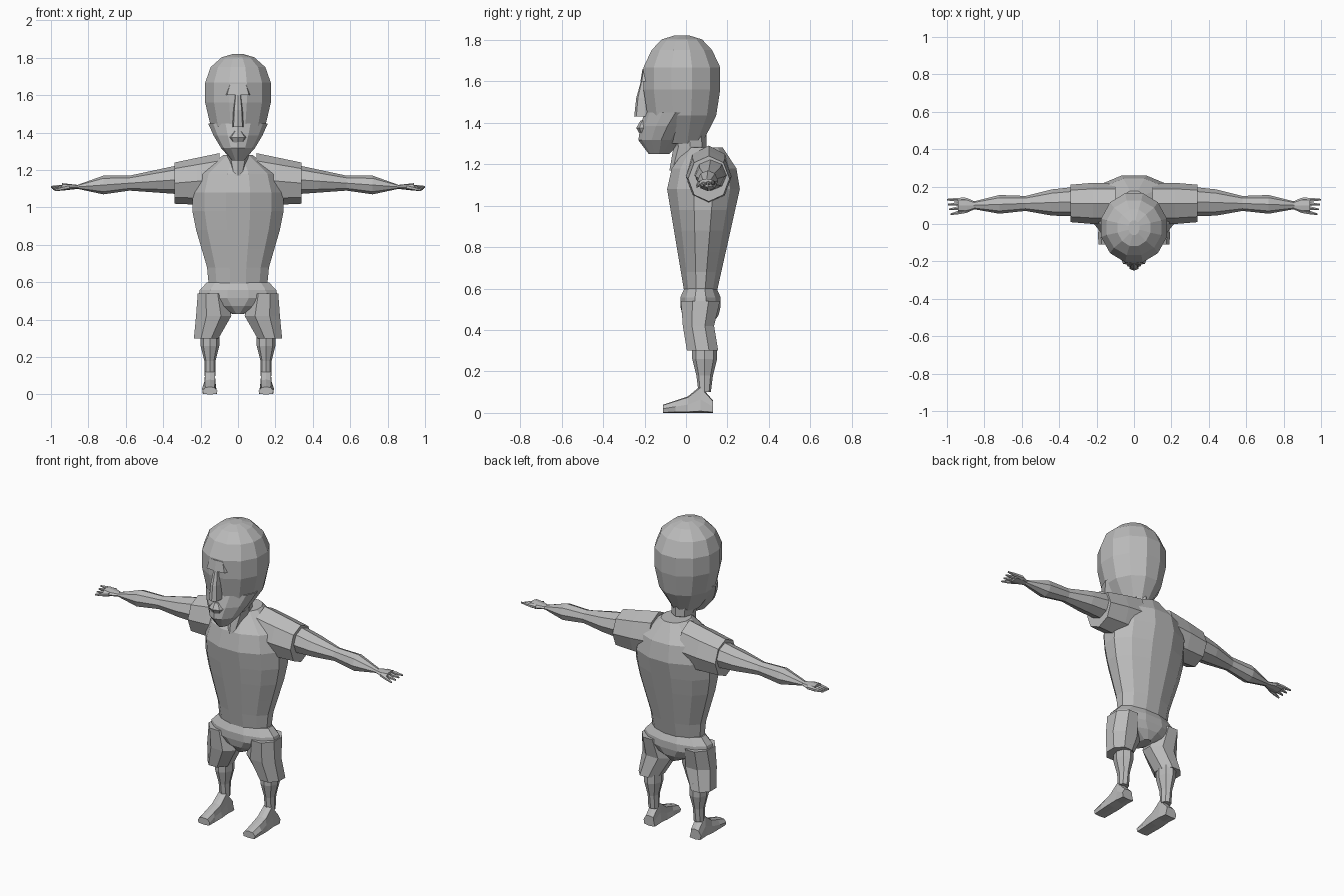
import bpy
import math

cube = bpy.data.objects.get("Cube")
if cube:
    bpy.data.objects.remove(cube, do_unlink=True)

grey = (.5, .5, .5, 1)
skin = bpy.data.materials.new("plain grey")
skin.use_nodes = True
skin.diffuse_color = grey
skin.node_tree.nodes["Principled BSDF"].inputs["Base Color"].default_value = grey


def sample(values, t):
    """Read an evenly spaced list of values at t, in straight steps."""
    place = t * (len(values) - 1)
    low = int(place)
    high = min(low + 1, len(values) - 1)
    return values[low] + (values[high] - values[low]) * (place - low)


def rounded(value, squareness):
    return math.copysign(abs(value) ** (2 / squareness), value)


def ring(sides, turn, squareness):
    """Unit outline whose first corner or flat side faces the front."""
    grow = 1 / math.cos(math.pi * turn / sides)
    for i in range(sides):
        angle = math.tau * (i + turn) / sides
        yield (rounded(math.sin(angle), squareness) * grow,
               -rounded(math.cos(angle), squareness) * grow)


def loft(name, axis, start, end, rings, middle_a, half_a, middle_b, half_b,
         sides=8, turn=0, squareness=2, domed=False, mirror=False):
    """Skin rings along an axis; a and b are the two remaining axes in order."""
    verts, faces = [], []
    for k in range(rings):
        t = k / (rings - 1)
        rise = math.sin(t * math.pi / 2) if domed else t
        position = start + (end - start) * rise
        for u, v in ring(sides, turn, squareness):
            a = sample(middle_a, t) + u * sample(half_a, t)
            b = sample(middle_b, t) + v * sample(half_b, t)
            corner = [a, b]
            corner.insert("xyz".index(axis), position)
            verts.append(corner)
    for k in range(rings - 1):
        base = k * sides
        for i in range(sides):
            j = (i + 1) % sides
            faces.append((base + i, base + j, base + sides + j, base + sides + i))
    faces.append(tuple(reversed(range(sides))))
    faces.append(tuple(range(len(verts) - sides, len(verts))))
    mesh = bpy.data.meshes.new(name)
    mesh.from_pydata(verts, [], faces)
    if axis == "y":
        mesh.flip_normals()
    mesh.materials.append(skin)
    part = bpy.data.objects.new(name, mesh)
    bpy.context.collection.objects.link(part)
    if mirror:
        part.modifiers.new("mirror", "MIRROR")
    return part


def upright(name, bottom, top, rings, width, depth_middle, depth, **options):
    """Stack of rings centred on the body, from bottom to top."""
    return loft(name, "z", bottom, top, rings, [0], width, depth_middle, depth, **options)


# Shirt body and sleeves
upright("shirt", .58, 1.28, rings=8,
        width=[.16, .17, .2, .23, .25, .25, .22, .08],
        depth_middle=[.07, .08, .09],
        depth=[.08, .1, .12, .14, .16, .18, .16, .09],
        sides=12, turn=.5)
loft("sleeve", "x", .1, .34, rings=3,
     middle_a=[.11], half_a=[.11, .11, .1],
     middle_b=[1.15, 1.13], half_b=[.14, .11],
     mirror=True)

# Arm, palm and fingers
loft("arm", "x", .3, .86, rings=5,
     middle_a=[.12, .1], half_a=[.08, .07, .04, .05, .02],
     middle_b=[1.15, 1.13, 1.11], half_b=[.08, .06, .04, .05, .01],
     mirror=True)
loft("palm", "x", .85, .94, rings=3,
     middle_a=[.1], half_a=[.02, .04, .04],
     middle_b=[1.11], half_b=[.01, .02],
     mirror=True)
for i, finger in enumerate(["ring_finger", "middle_finger", "index_finger", "thumb"]):
    spread = .02 * i
    droop = .006 * i
    loft(finger, "x", .9, 1 - droop, rings=3,
         middle_a=[.13 - spread, .13 - spread * 1.3],
         half_a=[.013, .011, .005],
         middle_b=[1.11, 1.11 - droop], half_b=[.013, .011, .005],
         sides=6, mirror=True)

# Shorts: hips with a tapered seat, and two legs
upright("shorts_hips", .43, .6, rings=5,
        width=[.03, .13, .22, .21, .17],
        depth_middle=[.07], depth=[.06, .09, .1, .1, .08],
        sides=12, turn=.5)
loft("shorts_leg", "z", .3, .54, rings=3,
     middle_a=[.17, .13, .14], half_a=[.07, .1, .08],
     middle_b=[.08, .06, .07], half_b=[.08, .08, .1],
     turn=.5, mirror=True)

# Lower leg and shoe
loft("lower_leg", "z", .1, .34, rings=4,
     middle_a=[.15], half_a=[.03, .03, .05, .05],
     middle_b=[.09], half_b=[.03, .04, .06, .06],
     mirror=True)
shoe_height = [.02, .03, .04, .065, .03]
shoe = loft("shoe", "y", -.11, .13, rings=5,
            middle_a=[.15], half_a=[.04, .045, .04],
            middle_b=shoe_height, half_b=shoe_height,
            squareness=5, mirror=True)
for vertex in shoe.data.vertices:
    if vertex.co.z > .03:
        vertex.co.x += (.15 - vertex.co.x) * .3

# Neck, pointed jaw and skull
upright("neck", 1.17, 1.4, rings=3,
        width=[.03, .06, .07], depth_middle=[-.03, .02, .01], depth=[.05, .08, .09])
upright("jaw", 1.25, 1.45, rings=4,
        width=[.03, .09, .13, .16],
        depth_middle=[-.13, -.12, -.09, -.05], depth=[.05, .11, .13, .15],
        sides=12, squareness=1.6)
upright("skull", 1.3, 1.82, rings=7,
        width=[.06, .15, .18, .18, .15, .09, .03],
        depth_middle=[-.02], depth=[.1, .17, .19, .19, .15, .1, .04],
        sides=12, turn=.5, domed=True)

# Face: brow ridge, nose and lips
upright("brow", 1.6, 1.66, rings=2,
        width=[.07, .05], depth_middle=[-.18], depth=[.04, .03], squareness=4)
upright("nose", 1.43, 1.61, rings=3,
        width=[.03, .025, .015], depth_middle=[-.2], depth=[.05, .04, .015], squareness=3)
upright("lips", 1.34, 1.41, rings=3,
        width=[.03, .05, .02], depth_middle=[-.19], depth=[.03, .05, .03])
